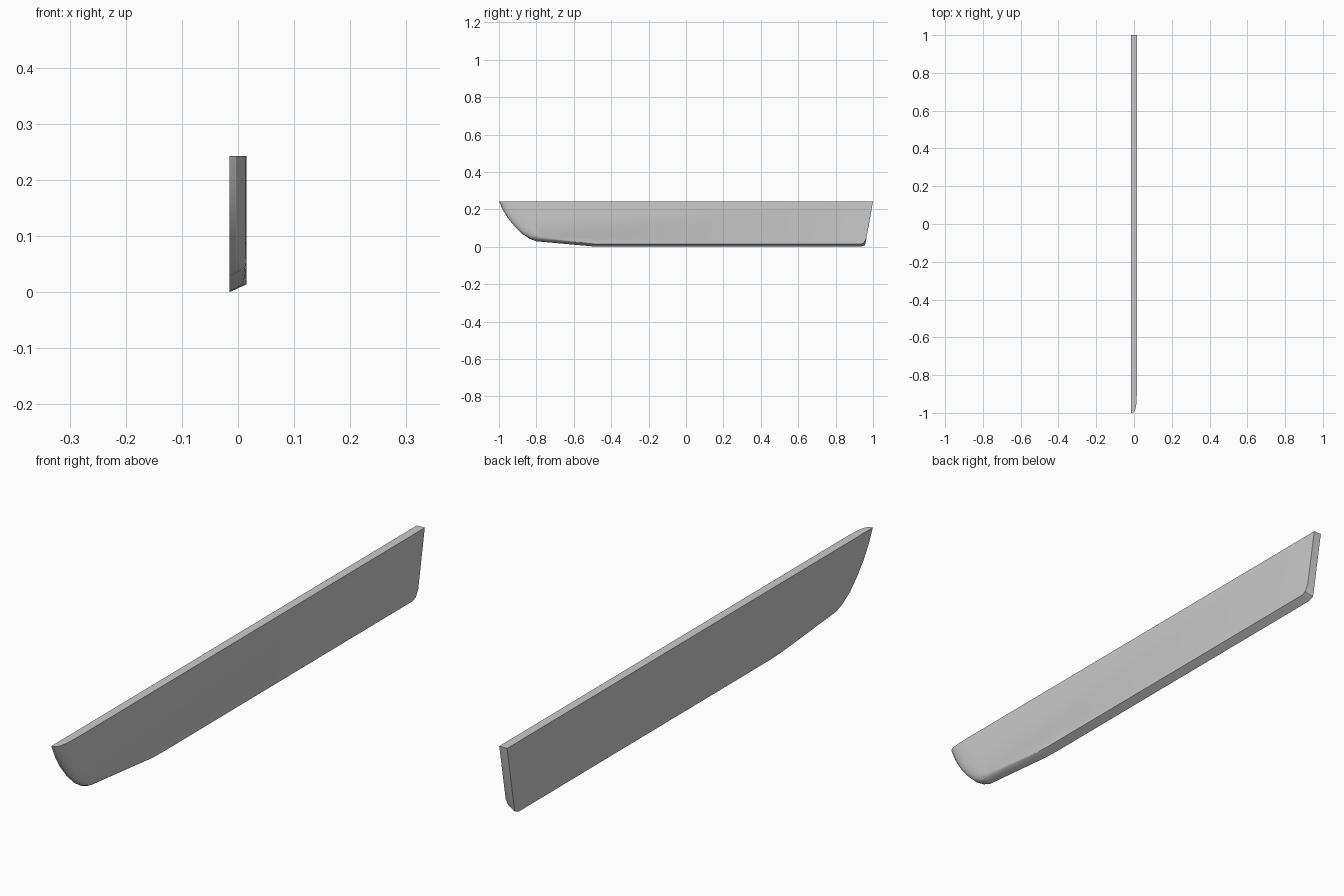
import bpy, bmesh

if "Cube" in bpy.data.objects:
    bpy.data.objects.remove(bpy.data.objects["Cube"])

W, TOP, BEVEL = 0.015, 0.243, 0.014

# Side profile on the flat left face: (y, z, front y inset, front z inset, bottom bevel)
PROFILE = [
    (-1.000, TOP, 1.0, 0.0, 0), (-0.978, 0.195, 0.95, 0.12, 0),
    (-0.950, 0.150, 0.9, 0.25, 0), (-0.915, 0.107, 0.8, 0.35, 0),
    (-0.875, 0.068, 0.65, 0.35, 0.2), (-0.835, 0.042, 0.45, 0.25, 0.6),
    (-0.800, 0.029, 0.3, 0.1, 1), (-0.500, 0.002, 0, 0, 1),
    (-0.440, 0.0, 0, 0, 1), (0.935, 0.0, 0, 0, 1),
]
# Heel: left-face point and matching right-face point
HEEL = [((0.957, 0.008), (0.951, 0.021)), ((0.962, 0.030), (0.9645, 0.045)),
        ((1.0, TOP), (1.0, TOP))]
# Slices across the thickness: (x, front inset)
SLICES = [(-W, 0.0), (-0.004, 0.002), (0.002, 0.008), (0.007, 0.018),
          (0.011, 0.035), (0.0135, 0.06), (W, 0.10)]


def ring(bm, x, d):
    t = (x + W) / (2 * W)
    pts = [(y + d * fy, z + d * fz + BEVEL * t * b) for y, z, fy, fz, b in PROFILE]
    pts += [(a[0] + (b[0] - a[0]) * t, a[1] + (b[1] - a[1]) * t) for a, b in HEEL]
    return [bm.verts.new((x, y, z)) for y, z in pts]


# Blade loft with rounded front, bevelled bottom and raked heel
bm = bmesh.new()
rings = [ring(bm, x, d) for x, d in SLICES]
n = len(rings[0])
for a, b in zip(rings, rings[1:]):
    for i in range(n - 1):
        bm.faces.new((a[i], a[i + 1], b[i + 1], b[i]))
bm.faces.new(rings[0])
bm.faces.new(rings[-1])
# Flat top
bm.faces.new([r[0] for r in rings] + [rings[-1][-1]] + [r[-1] for r in rings[-2::-1]])
bmesh.ops.recalc_face_normals(bm, faces=bm.faces)
mesh = bpy.data.meshes.new("keel_blade")
bm.to_mesh(mesh)
bm.free()
blade = bpy.data.objects.new("keel_blade", mesh)
bpy.context.collection.objects.link(blade)
bpy.context.view_layer.objects.active = blade
blade.select_set(True)
bpy.ops.object.shade_smooth_by_angle(angle=0.45)
